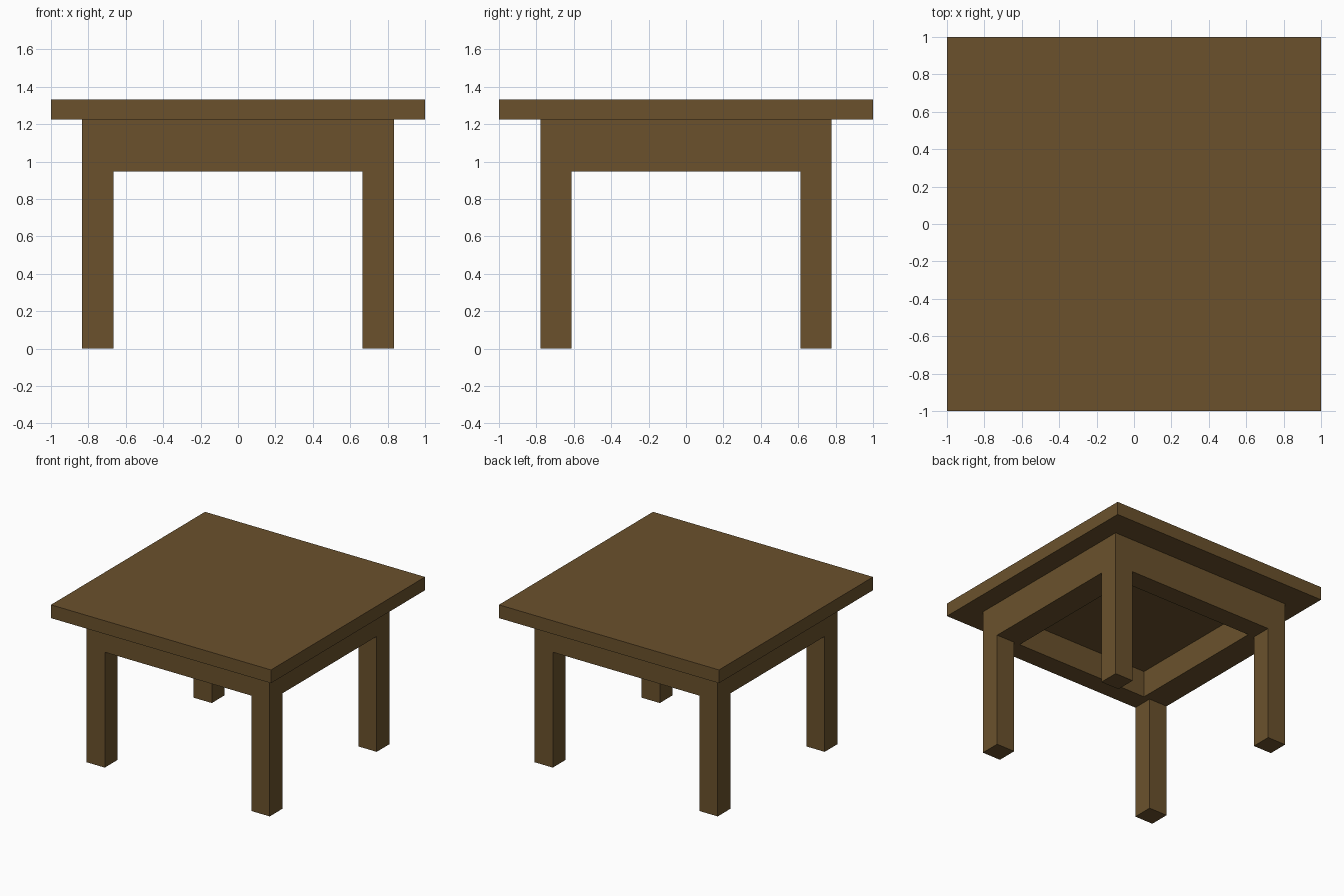
import bpy
import bmesh
from mathutils import Vector

cube = bpy.data.objects.get("Cube")
if cube:
    bpy.data.objects.remove(cube, do_unlink=True)

# Key dimensions
TOP_Z, TOP_UNDERSIDE, APRON_BOTTOM = 1.333, 1.224, 0.948
FRAME_X, FRAME_Y = 0.833, 0.778   # half extents of the apron frame
LEG = 0.167                       # square leg section
HOLLOW = 0.611                    # half extent of the underside recess
RECESS_Z = 1.167                  # ceiling of the recess

# Single wood colour
wood = bpy.data.materials.new("brown wood")
colour = (0.145, 0.083, 0.0255, 1.0)
wood.use_nodes = True
wood.diffuse_color = colour
bsdf = wood.node_tree.nodes["Principled BSDF"]
bsdf.inputs["Base Color"].default_value = colour
bsdf.inputs["Roughness"].default_value = 0.8


def box_mesh(low, high):
    """Return a bmesh box spanning two opposite corners."""
    low, high = Vector(low), Vector(high)
    bm = bmesh.new()
    bmesh.ops.create_cube(bm, size=1)
    bmesh.ops.scale(bm, vec=high - low, verts=bm.verts)
    bmesh.ops.translate(bm, vec=(low + high) / 2, verts=bm.verts)
    return bm


def add_object(name, bm):
    mesh = bpy.data.meshes.new(name)
    bmesh.ops.recalc_face_normals(bm, faces=bm.faces)
    bm.to_mesh(mesh)
    bm.free()
    mesh.materials.append(wood)
    obj = bpy.data.objects.new(name, mesh)
    bpy.context.collection.objects.link(obj)
    return obj


# Square tabletop
add_object("tabletop", box_mesh((-1, -1, TOP_UNDERSIDE), (1, 1, TOP_Z)))

# Apron: a block with a square recess pushed up from below
bm = box_mesh((-FRAME_X, -FRAME_Y, APRON_BOTTOM), (FRAME_X, FRAME_Y, TOP_UNDERSIDE))
bm.normal_update()
floor = min(bm.faces, key=lambda f: f.calc_center_median().z)
bmesh.ops.inset_region(bm, faces=[floor], thickness=0.1)
for v in floor.verts:
    v.co.x = HOLLOW if v.co.x > 0 else -HOLLOW
    v.co.y = HOLLOW if v.co.y > 0 else -HOLLOW
ceiling = bmesh.ops.extrude_discrete_faces(bm, faces=[floor])["faces"][0]
for v in ceiling.verts:
    v.co.z = RECESS_Z
add_object("apron", bm)

# Four legs flush with the apron corners
for x_side, x in (("right", -1), ("left", 1)):
    for y_side, y in (("front", -1), ("back", 1)):
        cx, cy = x * (FRAME_X - LEG / 2), y * (FRAME_Y - LEG / 2)
        h = LEG / 2
        add_object(f"{y_side}_{x_side}_leg",
                   box_mesh((cx - h, cy - h, 0), (cx + h, cy + h, APRON_BOTTOM)))
